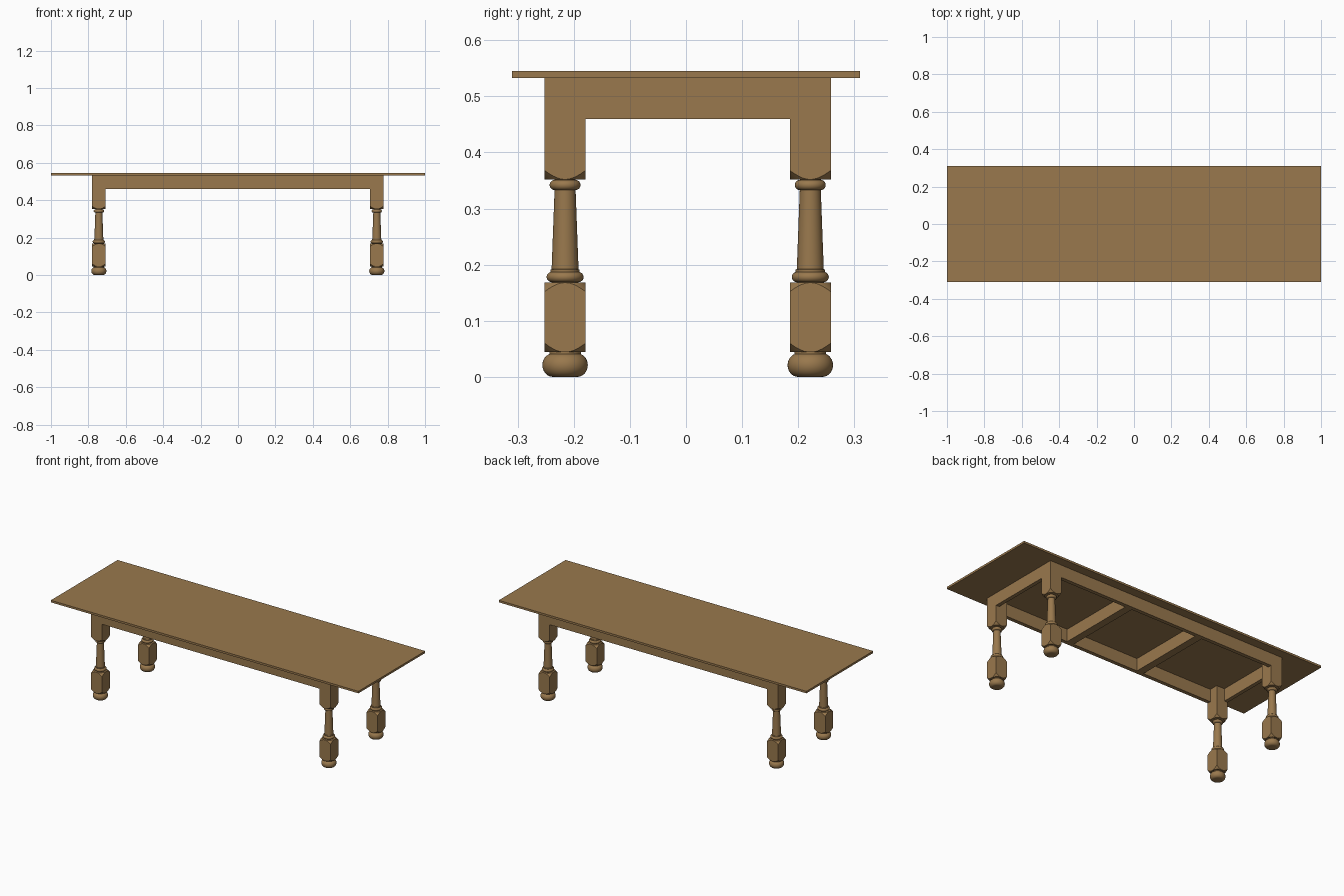
import bpy, bmesh, math

if "Cube" in bpy.data.objects:
    bpy.data.objects.remove(bpy.data.objects["Cube"])

wood = bpy.data.materials.new("wood")
wood.diffuse_color = (0.32, 0.19, 0.075, 1)
wood.use_nodes = True
wood.node_tree.nodes["Principled BSDF"].inputs["Base Color"].default_value = wood.diffuse_color

HALF = 0.0365                       # half width of the square leg blocks
LEG_X, LEG_Y = (-0.744, 0.742), (-0.2155, 0.2215)
TOP_Z, APRON_Z = 0.533, 0.46


def finish(name, bm, smooth=False):
    bmesh.ops.remove_doubles(bm, verts=bm.verts, dist=1e-5)
    bmesh.ops.recalc_face_normals(bm, faces=bm.faces)
    me = bpy.data.meshes.new(name)
    bm.to_mesh(me)
    bm.free()
    me.materials.append(wood)
    ob = bpy.data.objects.new(name, me)
    bpy.context.collection.objects.link(ob)
    if smooth:
        bpy.ops.object.select_all(action='DESELECT')
        ob.select_set(True)
        bpy.context.view_layer.objects.active = ob
        bpy.ops.object.shade_smooth_by_angle(angle=math.radians(32))
    return ob


def box(name, x0, x1, y0, y1, z0, z1):
    bm = bmesh.new()
    bmesh.ops.create_cube(bm, size=1)
    for v in bm.verts:
        v.co = ((x0 + x1) / 2 + v.co.x * (x1 - x0),
                (y0 + y1) / 2 + v.co.y * (y1 - y0),
                (z0 + z1) / 2 + v.co.z * (z1 - z0))
    return finish(name, bm)


def loft(bm, rings):
    rings = [[bm.verts.new(p) for p in ring] for ring in rings]
    n = len(rings[0])
    for a, b in zip(rings, rings[1:]):
        for i in range(n):
            j = (i + 1) % n
            bm.faces.new((a[i], a[j], b[j], b[i]))
    bm.faces.new(rings[0][::-1])
    bm.faces.new(rings[-1])


def lathe(bm, cx, cy, profile, n=40):
    loft(bm, [[(cx + r * math.cos(2 * math.pi * i / n),
                cy + r * math.sin(2 * math.pi * i / n), z) for i in range(n)]
              for r, z in profile])


def bead(r, z0, z1, bulge, steps=10):
    """Rounded ring profile with outer radius r."""
    h = (z1 - z0) / 2
    return [(r - bulge + bulge * math.cos(t), (z0 + z1) / 2 + h * math.sin(t))
            for t in (math.pi * (k / steps - 0.5) for k in range(steps + 1))]


def turned_block(bm, cx, cy, z0, z1, cut_top):
    """Square block whose corners are turned away in a cone at the ends."""
    n, rings = 48, [[], [], [], []]
    for i in range(n):
        t = 2 * math.pi * i / n
        c, s = math.cos(t), math.sin(t)
        r = HALF / max(abs(c), abs(s))
        drop = 1.06 * (r - HALF)
        top = z1 - drop if cut_top else z1
        for ring, (rad, z) in zip(rings, ((HALF, z0), (r, z0 + drop), (r, top),
                                          (HALF if cut_top else r, z1))):
            ring.append((cx + rad * c, cy + rad * s, z))
    loft(bm, rings if cut_top else rings[:3])


# table top
box("table_top", -1, 1, -0.31, 0.31, TOP_Z, 0.545)

# turned legs
for cx, xn in zip(LEG_X, ("left", "right")):
    for cy, yn in zip(LEG_Y, ("front", "back")):
        bm = bmesh.new()
        lathe(bm, cx, cy, bead(0.0405, 0, 0.042, 0.019, 14))       # bun foot
        lathe(bm, cx, cy, [(0.028, 0.038), (0.028, 0.046)])
        turned_block(bm, cx, cy, 0.044, 0.168, True)               # lower block
        lathe(bm, cx, cy, bead(0.033, 0.169, 0.187, 0.009))        # lower ring
        lathe(bm, cx, cy, [(0.024, 0.165), (0.026, 0.186), (0.026, 0.191),
                           (0.024, 0.192), (0.0187, 0.334), (0.0187, 0.354)])
        lathe(bm, cx, cy, bead(0.0276, 0.333, 0.351, 0.009))       # upper ring
        turned_block(bm, cx, cy, 0.352, TOP_Z, False)              # upper block
        finish(f"{yn}_{xn}_leg", bm, True)

# aprons, flush with the outside of the legs
T = 0.022
x0, x1 = LEG_X[0] - HALF, LEG_X[1] + HALF
y0, y1 = LEG_Y[0] - HALF, LEG_Y[1] + HALF
W = 2 * HALF
box("front_apron", x0 + W, x1 - W, y0, y0 + T, APRON_Z, TOP_Z)
box("back_apron", x0 + W, x1 - W, y1 - T, y1, APRON_Z, TOP_Z)
box("left_apron", x0, x0 + T, y0 + W, y1 - W, APRON_Z, TOP_Z)
box("right_apron", x1 - T, x1, y0 + W, y1 - W, APRON_Z, TOP_Z)

# cross braces under the top
for cx, name in ((-0.235, "left_brace"), (0.235, "right_brace")):
    box(name, cx - T, cx + T, y0 + T, y1 - T, APRON_Z, TOP_Z)
